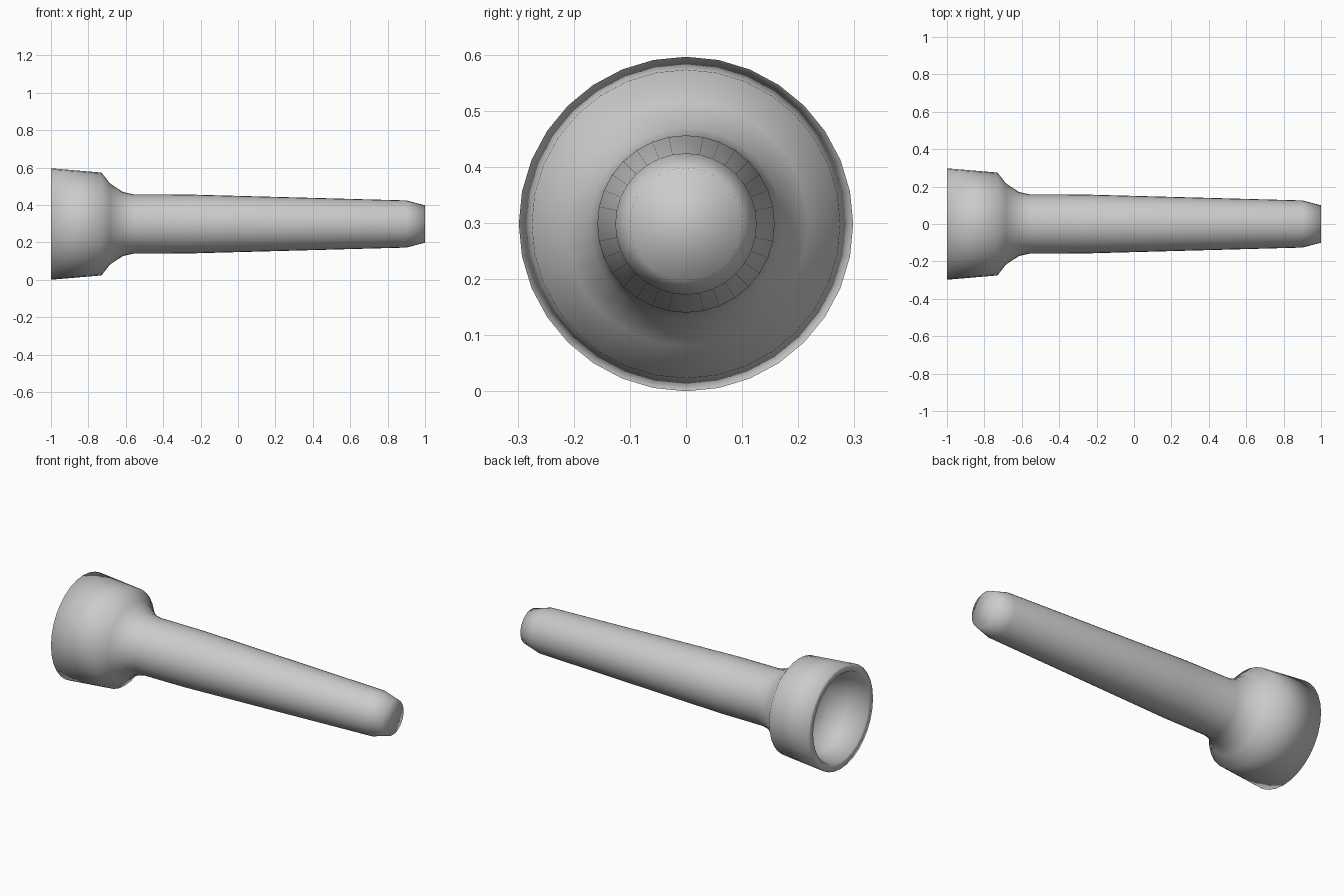
import bpy, bmesh, math

cube = bpy.data.objects.get("Cube")
if cube:
    bpy.data.objects.remove(cube, do_unlink=True)

SIDES = 32
AXIS_HEIGHT = 0.298

grey = bpy.data.materials.new("plain_grey")
grey.use_nodes = True
grey.diffuse_color = (0.6, 0.6, 0.6, 1)
bsdf = next(n for n in grey.node_tree.nodes if n.type == 'BSDF_PRINCIPLED')
bsdf.inputs["Base Color"].default_value = (0.6, 0.6, 0.6, 1)
bsdf.inputs["Roughness"].default_value = 0.6


def lathe_along_x(name, profile):
    """Turn (x, radius) points around the long axis and cap both ends."""
    bm = bmesh.new()
    rings = []
    for x, r in profile:
        angles = [2 * math.pi * i / SIDES for i in range(SIDES)]
        rings.append([bm.verts.new((x, r * math.cos(a), AXIS_HEIGHT + r * math.sin(a)))
                      for a in angles])
    for a, b in zip(rings, rings[1:]):
        for i in range(SIDES):
            j = (i + 1) % SIDES
            bm.faces.new((a[i], a[j], b[j], b[i]))
    bm.faces.new(rings[0])
    bm.faces.new(rings[-1])
    bmesh.ops.recalc_face_normals(bm, faces=bm.faces)
    for f in bm.faces:
        f.smooth = True
    mesh = bpy.data.meshes.new(name)
    bm.to_mesh(mesh)
    bm.free()
    mesh.materials.append(grey)
    obj = bpy.data.objects.new(name, mesh)
    bpy.context.collection.objects.link(obj)
    return obj


# Handle from tip to neck, then flared head, rim and hollow reflector bowl
tip = [(1.0, 0.10), (0.9, 0.126)]
handle = [(-0.28, 0.158), (-0.56, 0.159)]
neck = [(-0.615, 0.171), (-0.685, 0.217)]
head = [(-0.73, 0.275), (-1.0, 0.298)]
bowl = [(-1.0, 0.255), (-0.88, 0.235), (-0.8, 0.18), (-0.77, 0.09)]
lathe_along_x("torch_body", tip + handle + neck + head + bowl)
